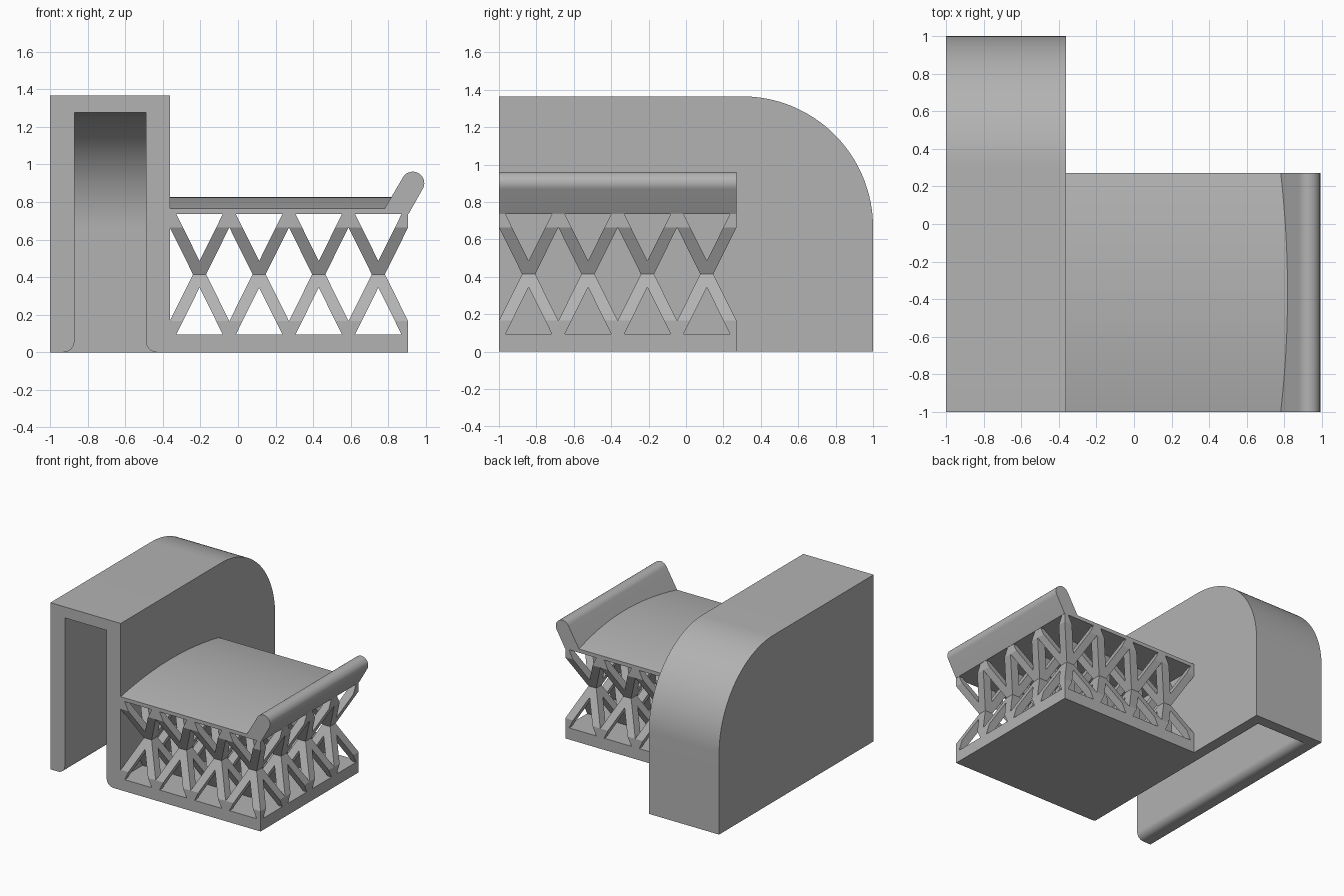
import bpy, bmesh
from math import sin, cos, pi, radians
from mathutils import Vector

if "Cube" in bpy.data.objects:
    bpy.data.objects.remove(bpy.data.objects["Cube"], do_unlink=True)

GREY = (0.45, 0.45, 0.45, 1)
grey = bpy.data.materials.new("plain_grey")
grey.use_nodes = True
grey.diffuse_color = GREY
grey.node_tree.nodes["Principled BSDF"].inputs["Base Color"].default_value = GREY

# Main dimensions
WALL, RIGHT = -0.363, 0.905        # tray extent in x
FRONT, BACK = -1.0, 0.27           # tray extent in y
FLOOR, MID, DECK = 0.095, 0.415, 0.735


def finish(bm, name):
    bmesh.ops.recalc_face_normals(bm, faces=bm.faces)
    mesh = bpy.data.meshes.new(name)
    bm.to_mesh(mesh)
    bm.free()
    mesh.materials.append(grey)
    obj = bpy.data.objects.new(name, mesh)
    bpy.context.collection.objects.link(obj)
    return obj


def prism(name, profile, axis, start, end):
    """Extrude a profile along x (points are y, z) or y (points are x, z)."""
    bm = bmesh.new()
    place = (lambda p: (start, *p)) if axis == "x" else (lambda p: (p[0], start, p[1]))
    face = bm.faces.new([bm.verts.new(place(p)) for p in profile])
    move = Vector((end - start, 0, 0)) if axis == "x" else Vector((0, end - start, 0))
    new = bmesh.ops.extrude_face_region(bm, geom=[face])["geom"]
    bmesh.ops.translate(bm, vec=move, verts=[v for v in new if isinstance(v, bmesh.types.BMVert)])
    return finish(bm, name)


def arc(cx, cz, r, a0, a1, steps):
    angles = [radians(a0 + (a1 - a0) * i / steps) for i in range(steps + 1)]
    return [(cx + r * cos(a), cz + r * sin(a)) for a in angles]


def smooth(obj):
    bpy.ops.object.select_all(action="DESELECT")
    obj.select_set(True)
    bpy.context.view_layer.objects.active = obj
    bpy.ops.object.shade_smooth_by_angle(angle=radians(30))


def cut(obj, cutter):
    bpy.context.view_layer.objects.active = obj
    mod = obj.modifiers.new("cut", "BOOLEAN")
    mod.operation, mod.solver, mod.object = "DIFFERENCE", "EXACT", cutter
    bpy.ops.object.modifier_apply(modifier=mod.name)
    bpy.data.objects.remove(cutter, do_unlink=True)


# Hood: rounded-back shell, open at the front and underneath
hood = prism("hood", [(-1, 0), (1, 0)] + arc(0.3, 0.665, 0.7, 0, 90, 32) + [(-1, 1.365)],
             "x", -1, WALL)
cavity = [(-1.2, -0.2), (0.91, -0.2)] + arc(0.3, 0.665, 0.61, 0, 90, 32) + [(-1.2, 1.275)]
cut(hood, prism("cavity_cutter", cavity, "x", -0.87, -0.49))

# Rounded lower inside edges of the hood walls
R = 0.06
flare = arc(-0.87 - R, R, R, -90, 0, 8) + arc(-0.49 + R, R, R, 180, 270, 8)
flare += [(-0.49 + R, -0.1), (-0.87 - R, -0.1)]
cut(hood, prism("flare_cutter", flare, "y", -1.2, 0.91))
smooth(hood)

# Tray base slab
prism("tray_base", [(FRONT, 0), (BACK, 0), (BACK, FLOOR), (FRONT, FLOOR)], "x", WALL - 0.03, RIGHT)

# Gently arched deck
centre, half, N = (FRONT + BACK) / 2, (BACK - FRONT) / 2, 24
arch = [(centre + half * t, 0.765 + 0.062 * (1 - t * t))
        for t in (1 - 2 * i / N for i in range(N + 1))]
deck = prism("arched_deck", [(FRONT, DECK), (BACK, DECK)] + arch, "x", WALL - 0.03, 0.85)
smooth(deck)

# Slanted lip with a round top edge
lip = prism("side_lip", [(0.763, DECK), (0.907, DECK)] + arc(0.93, 0.9, 0.061, -30, 150, 20),
            "y", FRONT, BACK)
smooth(lip)

# Lattice: in each cell, eight slanted square struts run from the middle to the corners
CELLS, H = 4, 0.035
dx, dy = (RIGHT - WALL) / CELLS, (BACK - FRONT) / CELLS
bm = bmesh.new()
for i in range(CELLS):
    for j in range(CELLS):
        cx, cy = WALL + dx * (i + 0.5), FRONT + dy * (j + 0.5)
        for sx in (-1, 1):
            for sy in (-1, 1):
                for z in (FLOOR, DECK):
                    ends = [(cx, cy, MID), (cx + sx * dx / 2, cy + sy * dy / 2, z)]
                    rings = [[bm.verts.new((x + a * H, y + b * H, h))
                              for a, b in ((-1, -1), (1, -1), (1, 1), (-1, 1))]
                             for x, y, h in ends]
                    for ring in rings:
                        bm.faces.new(ring)
                    for k in range(4):
                        n = (k + 1) % 4
                        bm.faces.new((rings[0][k], rings[0][n], rings[1][n], rings[1][k]))

# Trim the lattice flush with the tray sides
for co, no in (((WALL, 0, 0), (-1, 0, 0)), ((RIGHT, 0, 0), (1, 0, 0)),
               ((0, FRONT, 0), (0, -1, 0)), ((0, BACK, 0), (0, 1, 0))):
    bmesh.ops.bisect_plane(bm, geom=bm.verts[:] + bm.edges[:] + bm.faces[:],
                           plane_co=co, plane_no=no, clear_outer=True)
    bmesh.ops.holes_fill(bm, edges=[e for e in bm.edges if e.is_boundary], sides=0)
finish(bm, "lattice_struts")
